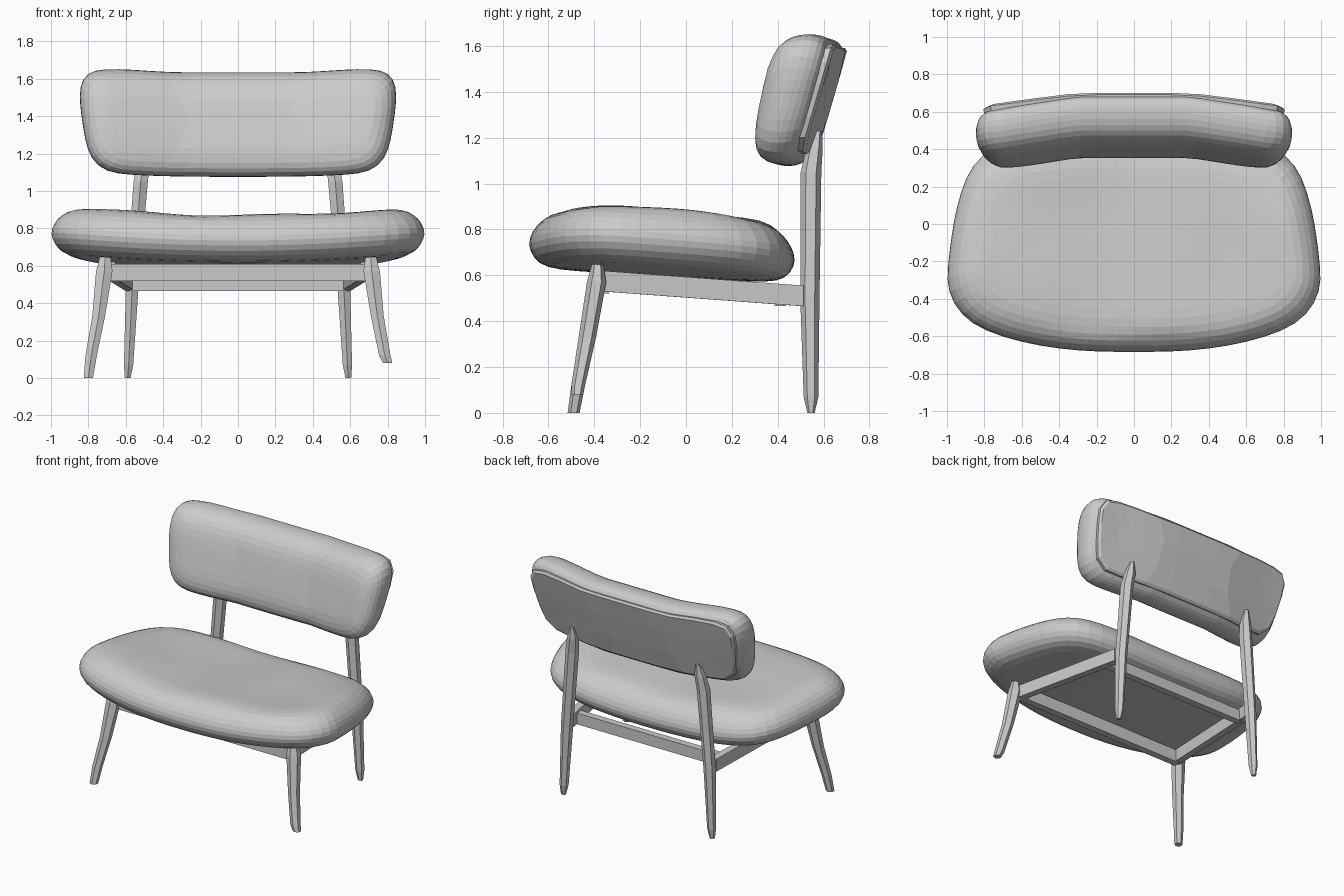
import bpy, bmesh, math
from mathutils import Vector

if "Cube" in bpy.data.objects:
    bpy.data.objects.remove(bpy.data.objects["Cube"], do_unlink=True)

grey = bpy.data.materials.new("plain grey")
grey.use_nodes = True
colour = (0.6, 0.6, 0.6, 1)
grey.diffuse_color = colour
grey.node_tree.nodes["Principled BSDF"].inputs["Base Color"].default_value = colour


def add_object(name, bm):
    bmesh.ops.recalc_face_normals(bm, faces=bm.faces)
    mesh = bpy.data.meshes.new(name)
    bm.to_mesh(mesh)
    bm.free()
    mesh.materials.append(grey)
    obj = bpy.data.objects.new(name, mesh)
    bpy.context.collection.objects.link(obj)
    return obj


def bridge(bm, rings):
    n = len(rings[0])
    for a, b in zip(rings, rings[1:]):
        for i in range(n):
            j = (i + 1) % n
            bm.faces.new((a[i], a[j], b[j], b[i]))


def cushion(name, half, mid, size, rings, place, levels):
    """Loft inset copies of a mirrored outline, then bend them with place(u, v, depth)."""
    outline = half + [(-u, v) for u, v in half[-2:0:-1]]
    n, last = len(outline), len(half) - 1
    bm = bmesh.new()
    loops = [[bm.verts.new((u * (1 - d / size[0]), mid + (v - mid) * (1 - d / size[1]), w))
              for u, v in outline] for d, w in rings]
    bridge(bm, loops)
    # close both ends with strips running between opposite sides
    for loop in (loops[0], loops[-1]):
        for i in range(last // 2):
            strip = (i, i + 1, last - 1 - i, last - i)
            bm.faces.new([loop[k] for k in strip])
            bm.faces.new([loop[(n - k) % n] for k in strip])
    obj = add_object(name, bm)
    if levels:
        bpy.context.view_layer.objects.active = obj
        mod = obj.modifiers.new("soften", "SUBSURF")
        mod.levels = levels
        bpy.ops.object.modifier_apply(modifier=mod.name)
    bm = bmesh.new()
    bm.from_mesh(obj.data)
    for v in bm.verts:
        v.co = place(*v.co)
    bmesh.ops.recalc_face_normals(bm, faces=bm.faces)
    bm.to_mesh(obj.data)
    bm.free()
    return obj


def leg(name, side, sections):
    """Tapered six-sided leg through (x, y, z, half width, half depth) sections."""
    bm = bmesh.new()
    rings = []
    for x, y, z, w, d in sections:
        angles = [math.pi * (k / 3 + 1 / 6) for k in range(6)]
        rings.append([bm.verts.new((side * x + w * 1.1 * math.cos(a), y + d * math.sin(a), z))
                      for a in angles])
    bridge(bm, rings)
    bm.faces.new(rings[0])
    bm.faces.new(rings[-1])
    return add_object(name, bm)


def rail(name, a, b, width, height):
    a, b = Vector(a), Vector(b)
    across = (b - a).cross(Vector((0, 0, 1))).normalized() * width / 2
    up = Vector((0, 0, height / 2))
    bm = bmesh.new()
    rings = [[bm.verts.new(p + across * s + up * t)
              for s, t in ((-1, -1), (1, -1), (1, 1), (-1, 1))] for p in (a, b)]
    bridge(bm, rings)
    bm.faces.new(rings[0])
    bm.faces.new(rings[1])
    return add_object(name, bm)


# Seat cushion: saddle shape sloping back, with shallow diagonal tufting
def place_seat(x, y, h):
    z = 0.73 + 0.06 * x * x - 0.06 * (y + 0.68) + h
    if h > 0.12:
        tuft = math.sin(5 * (x - y)) * math.sin(3.5 * (x + y) + 1)
        z += 0.01 * tuft * min(1, (h - 0.12) / 0.03)
    return Vector((x, y, z))


seat_half = [(0, -.685), (.2, -.685), (.4, -.67), (.6, -.635), (.8, -.575), (.93, -.49), (1, -.36),
             (1, -.24), (.97, 0), (.93, .17), (.87, .32), (.75, .42), (.55, .46), (.38, .47), (.2, .475), (0, .475)]
seat_rings = [(.5, -.1), (.3, -.1), (.12, -.1), (.04, -.08), (0, -.02), (0, .03), (.03, .09),
              (.09, .14), (.17, .16), (.28, .158), (.4, .152), (.5, .148)]
cushion("seat_cushion", seat_half, -0.1, (1, 0.575), seat_rings, place_seat, 1)


# Backrest: leaning pad with the ends bent forward, and a panel behind it
def place_back(bend):
    def place(x, z, d):
        t = min(1, max(0, (abs(x) - 0.3) / 0.42))
        y = 0.51 + 0.26 * (z - 1.36) - bend * t + d * (1 + 0.25 * (z - 1.36))
        return Vector((x, y, z))
    return place


back_half = [(0, 1.075), (.2, 1.075), (.4, 1.078), (.58, 1.085), (.71, 1.1), (.79, 1.17), (.82, 1.28),
             (.845, 1.45), (.85, 1.56), (.81, 1.635), (.72, 1.655), (.56, 1.65), (.38, 1.635), (.2, 1.635), (0, 1.635)]
back_half.insert(7, (.833, 1.37))
back_size = (0.84, 0.285)
pad_rings = [(.26, -.125), (.15, -.125), (.07, -.11), (.02, -.075), (0, -.02), (0, .04),
             (.02, .09), (.06, .115), (.15, .12), (.26, .12)]
cushion("backrest_pad", back_half, 1.36, back_size, pad_rings, place_back(0.07), 1)
panel_rings = [(.2, .07), (.05, .07), (.045, .115), (.06, .128), (.2, .13)]
cushion("backrest_panel", back_half, 1.36, back_size, panel_rings, place_back(0.06), 0)

# Legs and side rails; the left front leg is a little shorter
for side, word, foot in ((1, "left", 0.08), (-1, "right", 0)):
    leg("front_leg_" + word, side, [
        (.80, -.49 + foot * .2, foot, .026, .026), (.785, -.47, .12, .032, .03),
        (.745, -.43, .33, .036, .038), (.715, -.39, .57, .046, .042), (.71, -.385, .65, .03, .025)])
    leg("rear_leg_" + word, side, [
        (.59, .545, 0, .016, .016), (.585, .545, .07, .026, .032), (.565, .54, .5, .036, .042),
        (.52, .545, 1.05, .04, .045), (.505, .56, 1.15, .036, .036), (.5, .575, 1.23, .015, .018)])
    rail("side_rail_" + word, (side * .68, -.37, .575), (side * .575, .51, .51), .05, .09)

# Cross rails joining the frame
rail("front_rail", (-.68, -.36, .565), (.68, -.36, .565), .05, .09)
rail("rear_rail", (-.58, .41, .505), (.58, .41, .505), .05, .08)
